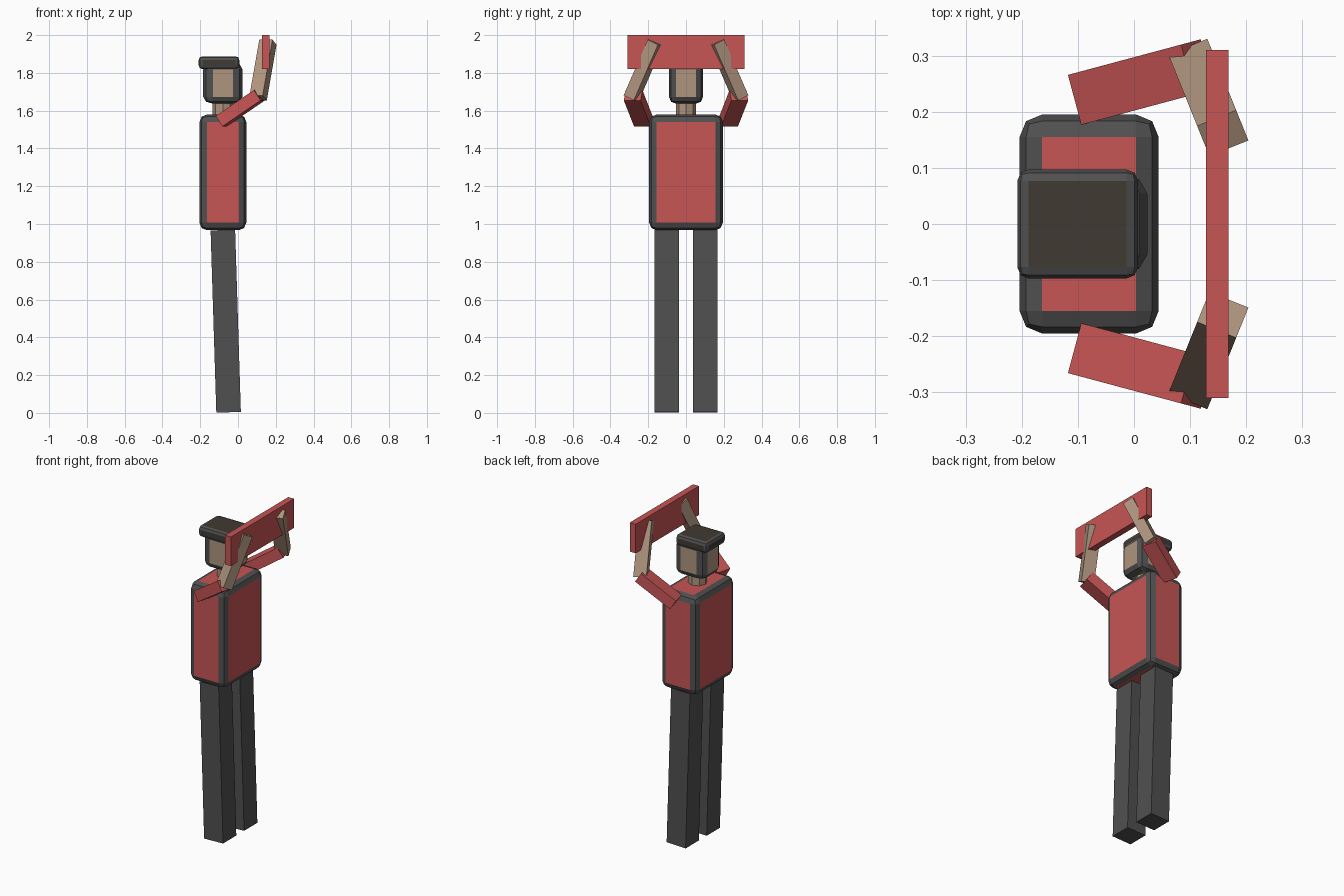
import bpy, bmesh
from math import radians
from mathutils import Matrix, Vector

if "Cube" in bpy.data.objects:
    bpy.data.objects.remove(bpy.data.objects["Cube"])


def material(name, r, g, b):
    m = bpy.data.materials.new(name)
    m.diffuse_color = (r, g, b, 1)
    m.use_nodes = True
    m.node_tree.nodes["Principled BSDF"].inputs["Base Color"].default_value = m.diffuse_color
    return m


RED = material("red", 0.57, 0.09, 0.09)
SKIN = material("skin", 0.43, 0.30, 0.21)
DARK = material("dark_grey", 0.08, 0.08, 0.08)
BROWN = material("dark_brown", 0.052, 0.042, 0.032)


def finish(name, bm, mats, matrix):
    me = bpy.data.meshes.new(name)
    bm.to_mesh(me)
    bm.free()
    for m in mats:
        me.materials.append(m)
    ob = bpy.data.objects.new(name, me)
    ob.matrix_world = matrix
    bpy.context.collection.objects.link(ob)
    return ob


def box(name, size, centre, mat, azimuth=0, elevation=0):
    # length runs along local x, aimed by azimuth and elevation in degrees
    bm = bmesh.new()
    bmesh.ops.create_cube(bm, size=1)
    bmesh.ops.scale(bm, vec=size, verts=bm.verts)
    rot = Matrix.Rotation(radians(azimuth), 4, 'Z') @ Matrix.Rotation(radians(-elevation), 4, 'Y')
    return finish(name, bm, [mat], Matrix.Translation(centre) @ rot)


def bevelled_box(name, low, high, bevel, mat, stretch_x=1.0):
    # coloured faces with dark rounded borders
    low, high = Vector(low), Vector(high)
    size = high - low
    size.x /= stretch_x
    bm = bmesh.new()
    bmesh.ops.create_cube(bm, size=1)
    bmesh.ops.scale(bm, vec=size, verts=bm.verts)
    bmesh.ops.bevel(bm, geom=bm.edges[:], offset=bevel, offset_type='OFFSET', segments=2,
                    profile=0.5, affect='EDGES', material=1)
    bmesh.ops.scale(bm, vec=(stretch_x, 1, 1), verts=bm.verts)
    return finish(name, bm, [mat, DARK], Matrix.Translation((low + high) / 2))


# torso, head and cap
bevelled_box("torso", (-0.204, -0.195, 0.967), (0.044, 0.195, 1.58), 0.04, RED)
bevelled_box("head", (-0.184, -0.09, 1.637), (0.024, 0.09, 1.855), 0.036, SKIN, 1.4)
bevelled_box("cap", (-0.208, -0.097, 1.82), (0.007, 0.097, 1.888), 0.02, BROWN)

# neck
bm = bmesh.new()
bmesh.ops.create_cone(bm, cap_ends=True, segments=8, radius1=0.054, radius2=0.054, depth=0.09)
finish("neck", bm, [SKIN], Matrix.Translation((-0.08, 0, 1.61)))

# limbs, mirrored across y
for side, label in ((1, "left"), (-1, "right")):
    box(label + "_leg", (0.965, 0.13, 0.13), (-0.065, side * 0.103, 0.4855), DARK, 0, 91.8)
    box(label + "_upper_arm", (0.25, 0.092, 0.066), (0.0125, side * 0.253, 1.613), RED,
        side * 15, 33.4)
    box(label + "_forearm", (0.325, 0.075, 0.064), (0.1325, side * 0.2255, 1.815), SKIN,
        side * -68, 65)

# raised board held in both hands
box("board", (0.04, 0.62, 0.18), (0.148, 0, 1.91), RED)
